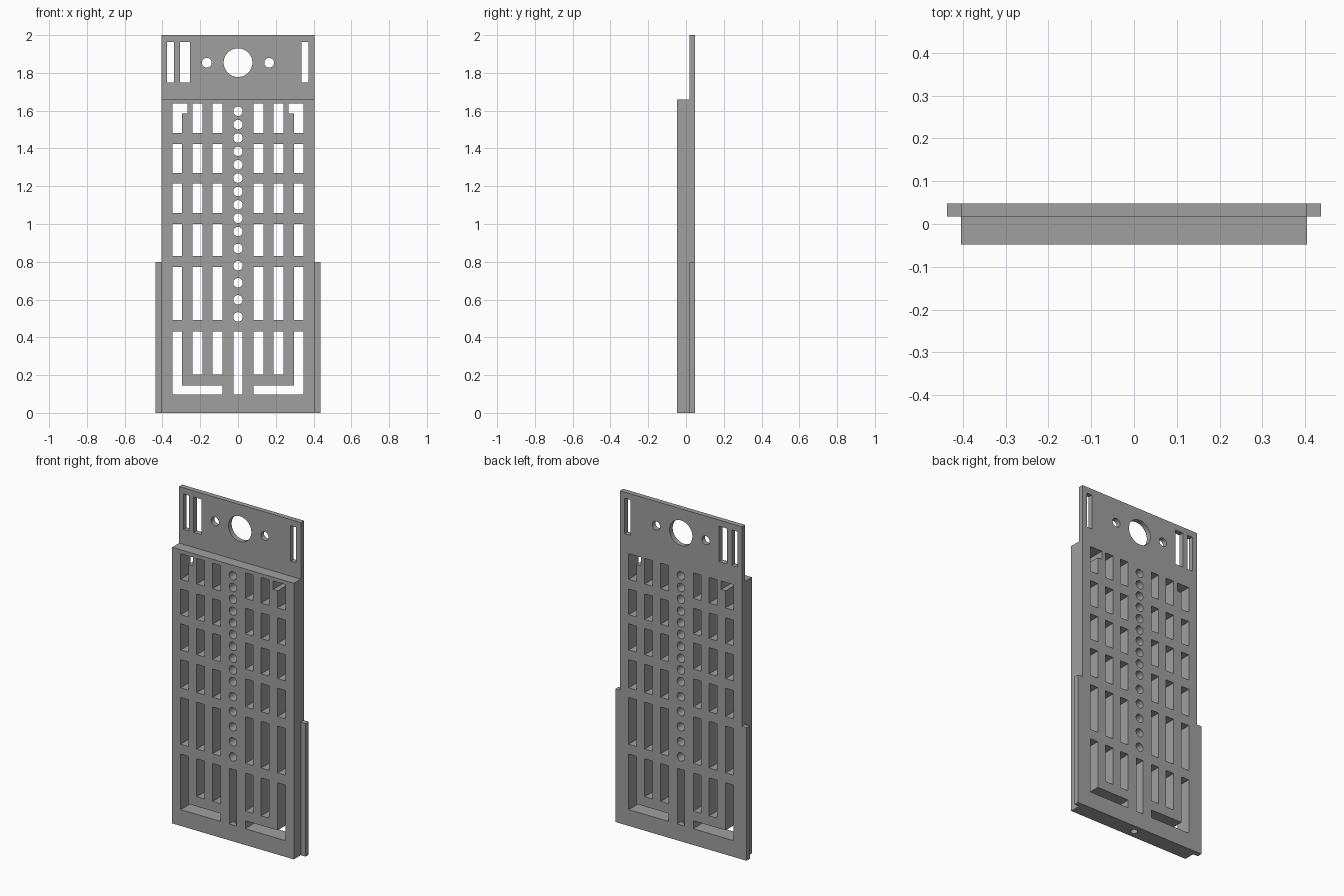
import bpy, bmesh, math

cube = bpy.data.objects.get("Cube")
if cube:
    bpy.data.objects.remove(cube, do_unlink=True)

grey = bpy.data.materials.new("plain grey")
grey.use_nodes = True
grey.diffuse_color = (0.35, 0.35, 0.35, 1)
grey.node_tree.nodes["Principled BSDF"].inputs["Base Color"].default_value = grey.diffuse_color

FRONT, SEAM, BACK = -0.048, 0.018, 0.048
TOP, SHOULDER, RAIL_TOP = 2.0, 1.66, 0.8
HALF, RAIL_HALF = 0.405, 0.437


def prism(bm, points, y0, y1):
    """Extrude an x/z outline from y0 to y1."""
    face = bm.faces.new([bm.verts.new((x, y0, z)) for x, z in points])
    new = bmesh.ops.extrude_face_region(bm, geom=[face])["geom"]
    bmesh.ops.translate(bm, vec=(0, y1 - y0, 0),
                        verts=[v for v in new if isinstance(v, bmesh.types.BMVert)])


def rect(x0, x1, z0, z1):
    return [(x0, z0), (x1, z0), (x1, z1), (x0, z1)]


def circle(x, z, r, n=32):
    return [(x + r * math.cos(math.tau * i / n), z + r * math.sin(math.tau * i / n))
            for i in range(n)]


def make(name, outlines, y0, y1):
    bm = bmesh.new()
    for outline in outlines:
        prism(bm, outline, y0, y1)
    bmesh.ops.recalc_face_normals(bm, faces=bm.faces)
    mesh = bpy.data.meshes.new(name)
    bm.to_mesh(mesh)
    bm.free()
    mesh.materials.append(grey)
    obj = bpy.data.objects.new(name, mesh)
    bpy.context.collection.objects.link(obj)
    return obj


def combine(target, tool, operation):
    tool.hide_render = True
    mod = target.modifiers.new(operation.lower(), "BOOLEAN")
    mod.operation, mod.solver, mod.object = operation, "EXACT", tool
    bpy.context.view_layer.objects.active = target
    bpy.ops.object.modifier_apply(modifier=mod.name)
    bpy.data.objects.remove(tool, do_unlink=True)


# Back plate with side rails on the lower part, and the thick front block
half = [(RAIL_HALF, 0), (RAIL_HALF, RAIL_TOP), (HALF, RAIL_TOP), (HALF, TOP)]
panel = make("slotted_panel", [half + [(-x, z) for x, z in reversed(half)]], SEAM, BACK)
block = make("front_block", [rect(-HALF, HALF, 0, SHOULDER)], FRONT, SEAM)
combine(panel, block, "UNION")

# Slots of the left half, in rows and columns
columns = [(0.082, 0.135), (0.188, 0.241), (0.297, 0.348)]
rows = [(1.483, 1.637), (1.27, 1.424), (1.058, 1.215), (0.83, 1.0),
        (0.491, 0.772), (0.204, 0.432)]
inner, outer = columns[0][0], columns[-1]
slots = []
for row, (z0, z1) in enumerate(rows):
    for col, (x0, x1) in enumerate(columns):
        if col < 2 or row in range(1, 5):
            slots.append(rect(x0, x1, z0, z1))

# Angled corner slots at the top and bottom
(z0, z1), (_, foot_top) = rows[0], rows[-1]
slots.append([(outer[0], z0), (outer[1], z0), (outer[1], z1),
              (0.267, z1), (0.267, 1.586), (outer[0], 1.586)])
slots.append([(inner, 0.098), (outer[1], 0.098), (outer[1], foot_top),
              (outer[0], foot_top), (outer[0], 0.146), (inner, 0.146)])

# Mirror the slots, then add the centre slot and centre line of holes
slots += [[(-x, z) for x, z in slot] for slot in slots]
slots.append(rect(-0.024, 0.024, 0.098, foot_top))
slots += [circle(0, 1.597 - 0.0708 * i, 0.025) for i in range(10)]
slots += [circle(0, 0.87 - 0.0905 * i, 0.025) for i in range(5)]

# Openings in the thin top tab
slots += [circle(0, 1.854, 0.076, 48), circle(-0.165, 1.854, 0.026), circle(0.165, 1.854, 0.026)]
slots += [rect(x0, x1, 1.75, 1.963)
          for x0, x1 in ((-0.375, -0.338), (-0.307, -0.254), (0.337, 0.374))]
combine(panel, make("slot_cutter", slots, -0.1, 0.1), "DIFFERENCE")

# Hole up through the bottom edge into the centre slot
bpy.ops.mesh.primitive_cylinder_add(vertices=32, radius=0.02, depth=0.2, location=(0, 0, 0.03))
combine(panel, bpy.context.object, "DIFFERENCE")

bpy.ops.object.select_all(action="DESELECT")
panel.select_set(True)
bpy.context.view_layer.objects.active = panel
bpy.ops.object.shade_smooth_by_angle(angle=math.radians(30))
